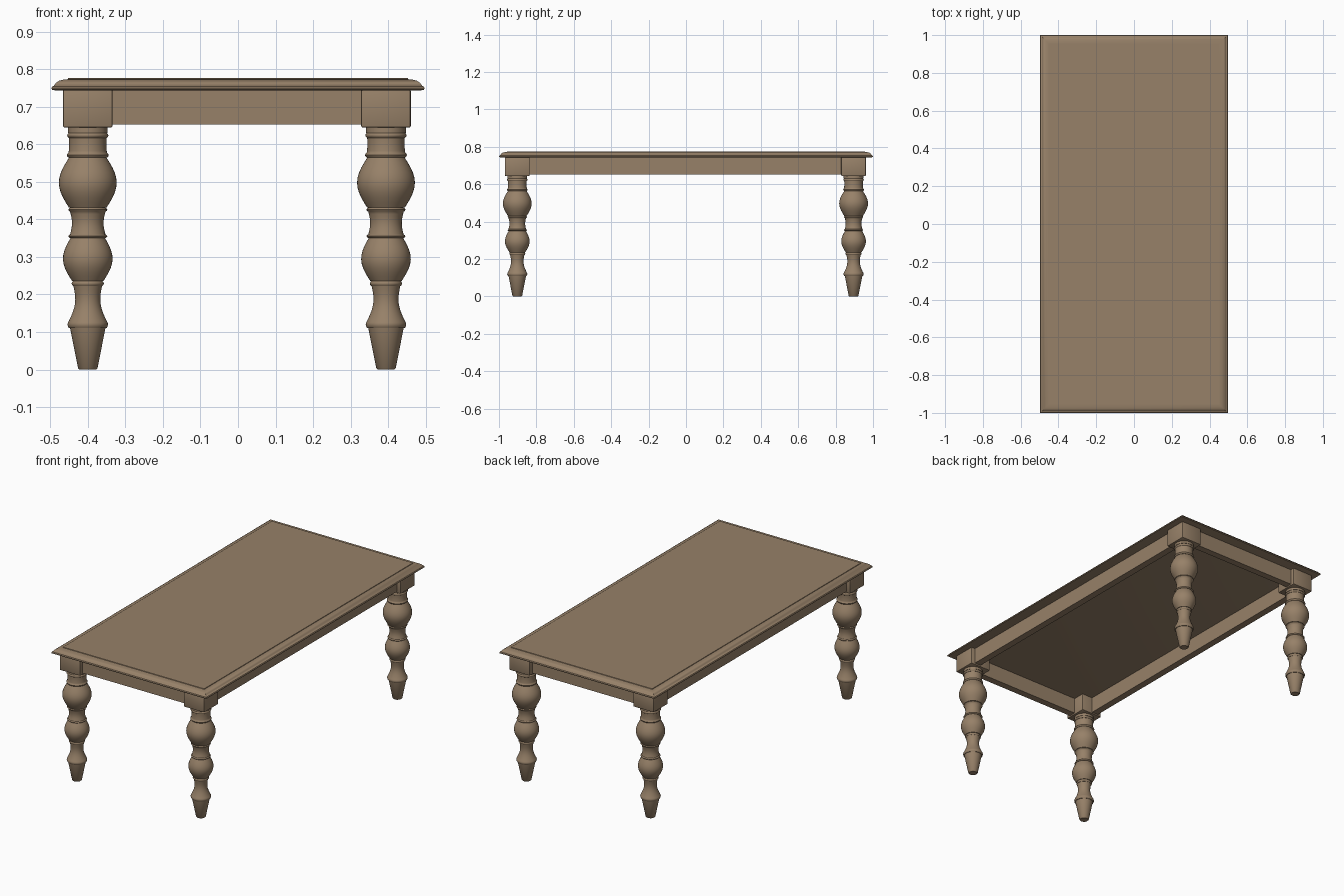
import bpy, bmesh, math
from mathutils import Vector

cube = bpy.data.objects.get("Cube")
if cube:
    bpy.data.objects.remove(cube, do_unlink=True)

wood = bpy.data.materials.new("brown_wood")
wood.use_nodes = True
COLOR = (0.31, 0.22, 0.14, 1)
wood.diffuse_color = COLOR
wood.node_tree.nodes["Principled BSDF"].inputs["Base Color"].default_value = COLOR

CX, CY = -0.003, -0.003          # centre of the frame under the top
LEG_X, LEG_Y = 0.397, 0.899      # leg offsets from that centre


def finish(name, bm, angle=35):
    bmesh.ops.recalc_face_normals(bm, faces=bm.faces)
    mesh = bpy.data.meshes.new(name)
    bm.to_mesh(mesh)
    bm.free()
    mesh.materials.append(wood)
    obj = bpy.data.objects.new(name, mesh)
    bpy.context.collection.objects.link(obj)
    bpy.ops.object.select_all(action='DESELECT')
    obj.select_set(True)
    bpy.context.view_layer.objects.active = obj
    bpy.ops.object.shade_smooth_by_angle(angle=math.radians(angle))
    return obj


def skin(bm, loops):
    """Join successive vertex loops and cap both ends."""
    for a, b in zip(loops, loops[1:]):
        n = len(a)
        for i in range(n):
            j = (i + 1) % n
            bm.faces.new((a[i], a[j], b[j], b[i]))
    bm.faces.new(loops[0])
    bm.faces.new(loops[-1])


def box(name, center, size, bevel=0.0):
    bm = bmesh.new()
    bmesh.ops.create_cube(bm, size=1)
    for v in bm.verts:
        v.co = Vector(c * s for c, s in zip(v.co, size)) + Vector(center)
    if bevel:
        bmesh.ops.bevel(bm, geom=bm.edges[:], offset=bevel, segments=2,
                        profile=0.5, affect='EDGES')
    return finish(name, bm)


# Table top: moulded edge as (inset, height)
edge = [(0.012, 0.743), (0.002, 0.745), (0.0, 0.749), (0.003, 0.754), (0.006, 0.755),
        (0.012, 0.763), (0.021, 0.769), (0.032, 0.772), (0.044, 0.773), (0.045, 0.776)]
bm = bmesh.new()
loops = []
for inset, z in edge:
    hx, hy = 0.497 - inset, 1.0 - inset
    loops.append([bm.verts.new((sx * hx, sy * hy, z))
                  for sx, sy in ((-1, -1), (1, -1), (1, 1), (-1, 1))])
skin(bm, loops)
finish("table_top", bm)

# Turned leg: segments as (z start, r start, z end, r end, swell)
segments = [
    (0.000, 0.022, 0.004, 0.026, 0.0),
    (0.004, 0.026, 0.110, 0.047, 0.0),
    (0.110, 0.050, 0.130, 0.050, 0.004),
    (0.130, 0.050, 0.222, 0.038, -0.010),
    (0.222, 0.039, 0.236, 0.039, 0.004),
    (0.236, 0.042, 0.350, 0.046, 0.022),
    (0.350, 0.047, 0.360, 0.047, 0.005),
    (0.360, 0.047, 0.420, 0.047, -0.005),
    (0.420, 0.047, 0.431, 0.047, 0.005),
    (0.431, 0.050, 0.564, 0.050, 0.027),
    (0.564, 0.051, 0.578, 0.051, 0.005),
    (0.578, 0.051, 0.617, 0.050, -0.001),
    (0.617, 0.051, 0.630, 0.051, 0.004),
    (0.630, 0.053, 0.648, 0.053, 0.0),
]


def turned_leg(name, x, y, sides=40):
    bm = bmesh.new()
    loops = []
    for z0, r0, z1, r1, swell in segments:
        steps = 1 if swell == 0 else 4 if z1 - z0 < 0.03 else 10
        for k in range(steps + 1):
            t = k / steps
            r = r0 + (r1 - r0) * t + swell * math.sin(math.pi * t)
            z = z0 + (z1 - z0) * t
            loops.append([bm.verts.new((x + r * math.cos(2 * math.pi * i / sides),
                                        y + r * math.sin(2 * math.pi * i / sides), z))
                          for i in range(sides)])
    skin(bm, loops)
    bmesh.ops.remove_doubles(bm, verts=bm.verts, dist=0.0002)
    finish(name, bm, 40)


# Legs and the square blocks above them
for sx, side in ((1, "left"), (-1, "right")):
    for sy, end in ((-1, "front"), (1, "back")):
        x, y = CX + sx * LEG_X, CY + sy * LEG_Y
        turned_leg(f"{end}_{side}_leg", x, y)
        box(f"{end}_{side}_leg_block", (x, y, 0.6955), (0.132, 0.132, 0.103), 0.005)

# Aprons between the blocks
T, H, Z = 0.04, 0.094, 0.699
OUT = 0.022
for s, side, end in ((1, "left", "back"), (-1, "right", "front")):
    box(f"{side}_apron", (CX + s * (LEG_X + OUT), CY, Z), (T, 2 * LEG_Y - 0.1, H))
    box(f"{end}_apron", (CX, CY + s * (LEG_Y + OUT), Z), (2 * LEG_X - 0.1, T, H))
